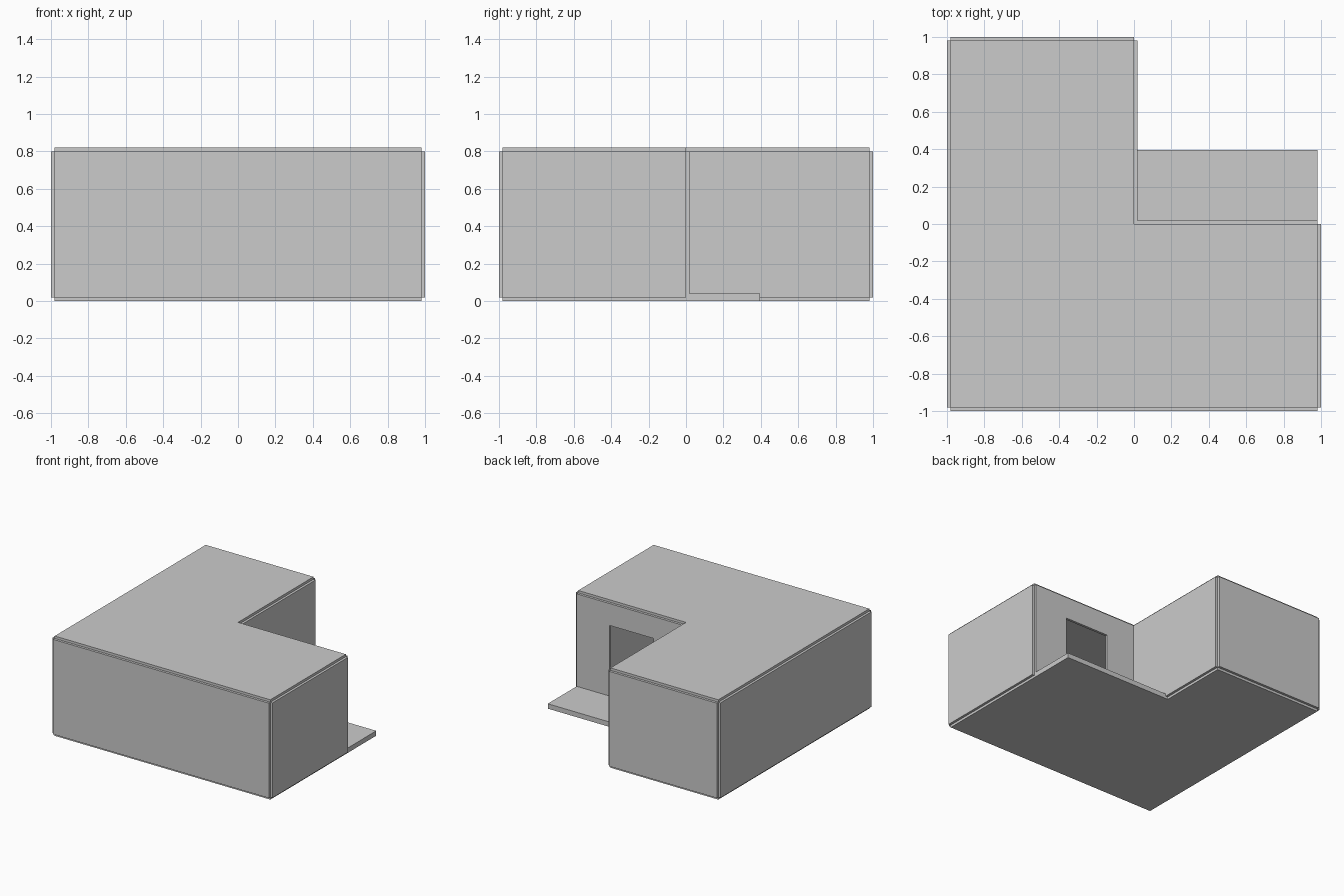
import bpy, bmesh
from mathutils import Vector

if "Cube" in bpy.data.objects:
    bpy.data.objects.remove(bpy.data.objects["Cube"])

T = 0.02           # panel thickness
E = 0.98           # edge of the room core
LOW, HIGH = 0.02, 0.80


def prism(name, outline, axis, start, end):
    """Extrude a flat outline along y or z from start to end."""
    def place(p):
        return (p[0], start, p[1]) if axis == 'y' else (p[0], p[1], start)
    bm = bmesh.new()
    face = bm.faces.new([bm.verts.new(place(p)) for p in outline])
    ext = bmesh.ops.extrude_face_region(bm, geom=[face])
    shift = Vector((0, end - start, 0)) if axis == 'y' else Vector((0, 0, end - start))
    bmesh.ops.translate(bm, vec=shift,
                        verts=[g for g in ext['geom'] if isinstance(g, bmesh.types.BMVert)])
    bmesh.ops.recalc_face_normals(bm, faces=bm.faces)
    mesh = bpy.data.meshes.new(name)
    bm.to_mesh(mesh)
    bm.free()
    obj = bpy.data.objects.new(name, mesh)
    bpy.context.collection.objects.link(obj)
    return obj


def box(name, x0, x1, y0, y1, z0=LOW, z1=HIGH):
    return prism(name, [(x0, y0), (x1, y0), (x1, y1), (x0, y1)], 'z', z0, z1)


# L-shaped floor and roof slabs
plan = [(-E, -E), (E, -E), (E, 0), (0, 0), (0, E), (-E, E)]
prism("floor", plan, 'z', 0, LOW)
prism("roof", plan, 'z', HIGH, HIGH + T)

# Thin wall panels set just outside the slabs, leaving stepped corners
box("front_wall", -E, E, -E - T, -E)
box("left_wall", -E - T, -E, -E, E)
box("right_wall", E, E + T, -E, 0)
box("back_wall", -E, 0, E, E + T)
box("courtyard_side_wall", 0, T, T, E)

# Courtyard wall with the door opening
D0, D1, DTOP, SILL = 0.28, 0.68, 0.62, 0.04
prism("door_wall", [(0, SILL), (D0, SILL), (D0, DTOP), (D1, DTOP),
                    (D1, SILL), (E, SILL), (E, HIGH), (0, HIGH)], 'y', 0, T)

# Porch slab in the courtyard
box("porch", 0, E, 0, 0.395, 0, SILL)
